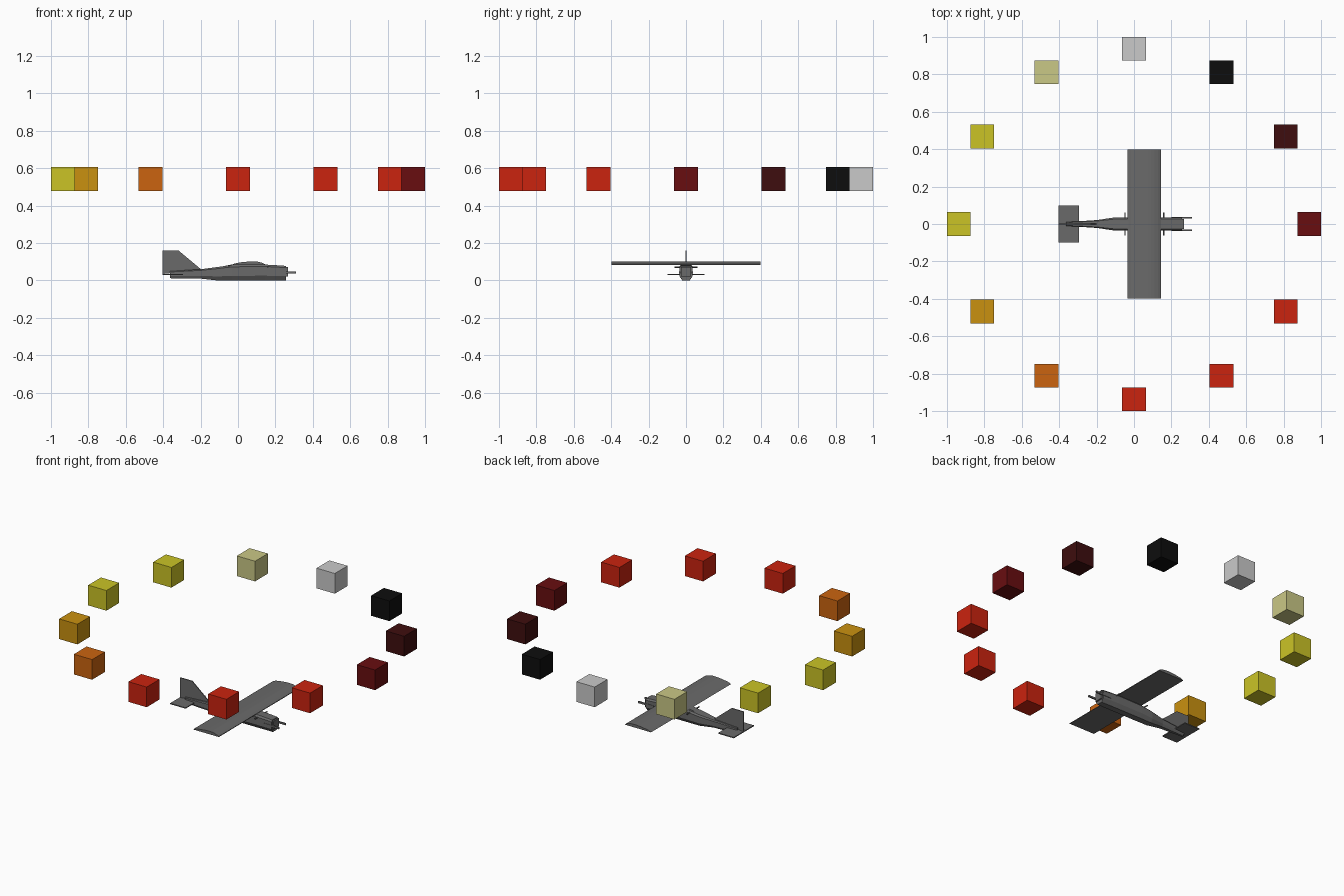
import bpy, bmesh, math
from mathutils import Vector

cube = bpy.data.objects.get("Cube")
if cube:
    bpy.data.objects.remove(cube, do_unlink=True)


def material(name, *srgb):
    mat = bpy.data.materials.new(name)
    mat.use_nodes = True
    lin = [((c / 255 + 0.055) / 1.055) ** 2.4 if c > 10 else c / 255 / 12.92 for c in srgb]
    mat.diffuse_color = (*lin, 1)
    mat.node_tree.nodes["Principled BSDF"].inputs["Base Color"].default_value = (*lin, 1)
    return mat


grey = material("airframe grey", 106, 106, 106)
red = material("red", 203, 35, 15)
dark_red = material("dark red", 104, 13, 16)
maroon = material("maroon", 62, 13, 14)
black = material("black", 13, 13, 13)
silver = material("light grey", 202, 202, 202)
cream = material("cream", 202, 200, 134)
yellow = material("yellow", 203, 196, 38)
amber = material("amber", 202, 145, 16)
orange = material("orange", 203, 100, 16)


def finish(name, bm, mat):
    bmesh.ops.recalc_face_normals(bm, faces=bm.faces[:])
    mesh = bpy.data.meshes.new(name)
    bm.to_mesh(mesh)
    bm.free()
    mesh.materials.append(mat)
    ob = bpy.data.objects.new(name, mesh)
    bpy.context.collection.objects.link(ob)
    return ob


def box(name, lo, hi, mat=grey):
    bm = bmesh.new()
    bmesh.ops.create_cube(bm, size=1)
    lo, hi = Vector(lo), Vector(hi)
    for v in bm.verts:
        v.co = (lo + hi) / 2 + v.co * (hi - lo)
    return finish(name, bm, mat)


def loft(name, rings, mat=grey):
    """Skin a list of equal-length rings and cap both ends."""
    bm = bmesh.new()
    rows = [[bm.verts.new(p) for p in ring] for ring in rings]
    n = len(rows[0])
    for a, b in zip(rows, rows[1:]):
        for i in range(n):
            bm.faces.new((a[i], a[(i + 1) % n], b[(i + 1) % n], b[i]))
    bm.faces.new(rows[0])
    bm.faces.new(rows[-1])
    return finish(name, bm, mat)


def slab(name, profile, half):
    """Extrude an x-z outline symmetrically across y."""
    return loft(name, [[(x, y, z) for x, z in profile] for y in (-half, half)])


def rod(name, start, end, radius):
    bm = bmesh.new()
    start, end = Vector(start), Vector(end)
    axis = end - start
    bmesh.ops.create_cone(bm, cap_ends=True, segments=10, radius1=radius,
                          radius2=radius, depth=axis.length)
    turn = axis.to_track_quat('Z', 'Y')
    for v in bm.verts:
        v.co = (start + end) / 2 + turn @ v.co
    return finish(name, bm, grey)


# Ring of floating coloured cubes, counter-clockwise from +x
ring_colours = [dark_red, maroon, black, silver, cream, yellow,
                yellow, amber, orange, red, red, red]
ring, size, height = 0.9365, 0.0635, 0.5425
for i, mat in enumerate(ring_colours):
    a = i * math.tau / len(ring_colours)
    c = Vector((ring * math.cos(a), ring * math.sin(a), height))
    r = Vector((size, size, size))
    box(f"ring_cube_{i + 1}", c - r, c + r, mat)


# Fuselage: flat sides with chamfered belly and shoulders
def section(x, w, bottom, top):
    h = top - bottom
    low, high = bottom + 0.3 * h, top - 0.12 * h
    side = [(0.55 * w, bottom), (w, low), (w, high), (0.75 * w, top)]
    return [(x, y, z) for y, z in side] + [(x, -y, z) for y, z in reversed(side)]


stations = [(-0.363, 0.010, 0.012, 0.05), (-0.2, 0.021, 0.010, 0.06),
            (-0.11, 0.034, 0.0, 0.072), (-0.03, 0.036, 0.0, 0.083),
            (0.145, 0.036, 0.0, 0.085), (0.2, 0.035, 0.0, 0.082),
            (0.257, 0.034, 0.0, 0.078)]
loft("fuselage", [section(*s) for s in stations])
box("firewall", (0.255, -0.026, 0.02), (0.266, 0.026, 0.072))

# Wing: flat-bottomed airfoil with a curved top
chord, trail, base, thick = 0.18, -0.035, 0.083, 0.019
airfoil = [(trail, base), (trail + chord, base)]
for i in range(10):
    t = i / 10
    rise = 1 - (abs(t - 0.32) / (0.32 if t < 0.32 else 0.68)) ** 2
    airfoil.append((trail + chord * (1 - t), base + 0.004 + (thick - 0.004) * rise))
slab("wing", airfoil, 0.398)

# Fairing behind the wing
slab("wing_fairing", [(-0.11, 0.07), (0.0, 0.08), (0.03, 0.1), (-0.03, 0.086)], 0.016)

# Tail surfaces
slab("tail_fin", [(-0.403, 0.035), (-0.2, 0.055), (-0.2, 0.062),
                  (-0.318, 0.16), (-0.403, 0.16)], 0.003)
box("tailplane", (-0.403, -0.1, 0.03), (-0.295, 0.1, 0.036))

# Wing dowels and engine bearers
for name, x in (("front_dowel", 0.16), ("rear_dowel", -0.048)):
    rod(name, (x, -0.062, 0.072), (x, 0.062, 0.072), 0.004)
for name, y in (("left_engine_bearer", 0.033), ("right_engine_bearer", -0.033)):
    box(name, (0.2, y - 0.004, 0.038), (0.31, y + 0.004, 0.049))
